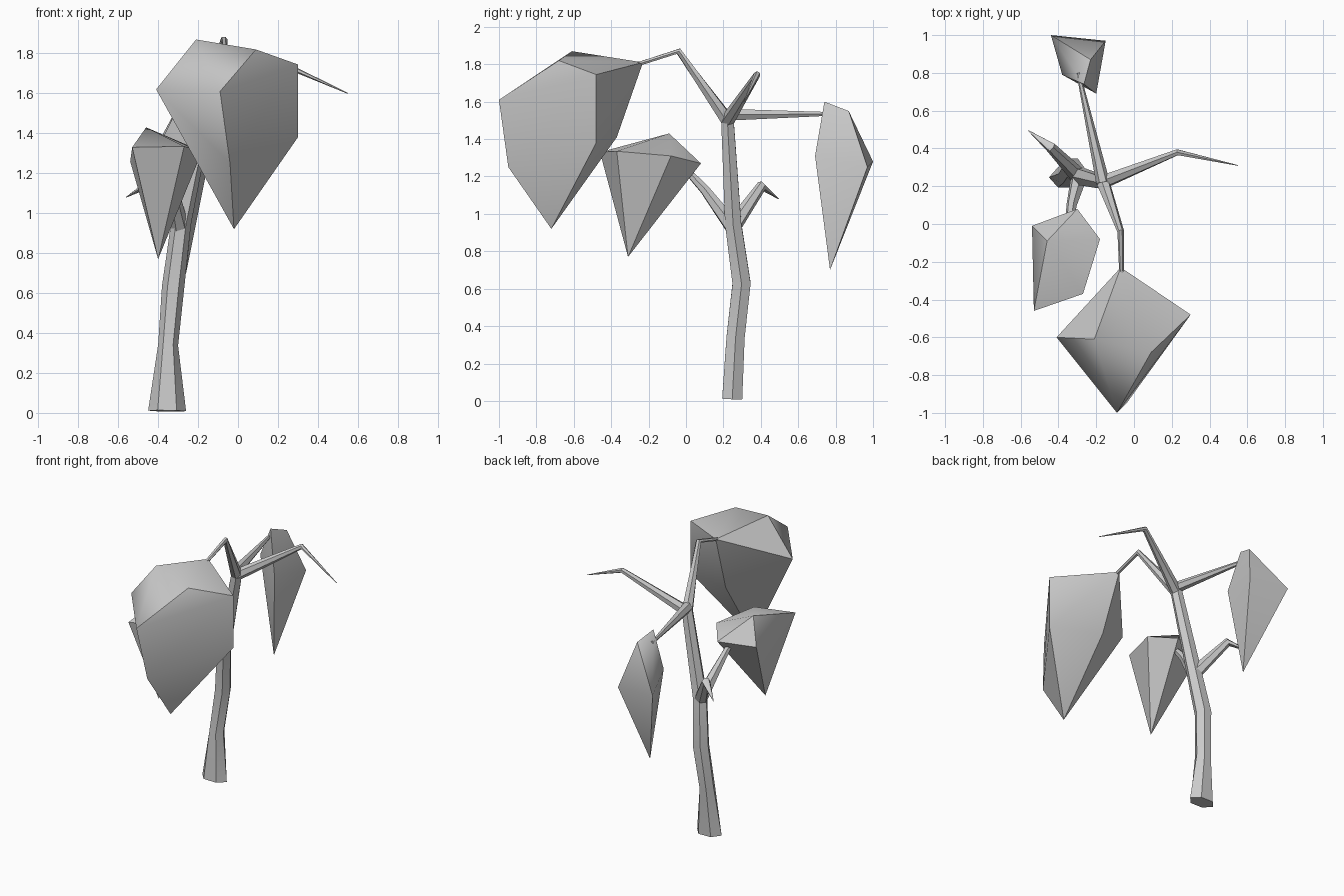
import bpy, bmesh, math
from mathutils import Vector

if "Cube" in bpy.data.objects:
    bpy.data.objects.remove(bpy.data.objects["Cube"])


def finish(name, bm, angle):
    bmesh.ops.recalc_face_normals(bm, faces=bm.faces)
    me = bpy.data.meshes.new(name)
    bm.to_mesh(me)
    bm.free()
    ob = bpy.data.objects.new(name, me)
    bpy.context.collection.objects.link(ob)
    bpy.ops.object.select_all(action='DESELECT')
    ob.select_set(True)
    bpy.context.view_layer.objects.active = ob
    bpy.ops.object.shade_smooth_by_angle(angle=math.radians(angle))
    return ob


def limb(name, path, sides=6, phase=0.0):
    """Tapered tube through (x, y, z, radius_a, radius_b) points."""
    bm = bmesh.new()
    pts = [Vector(p[:3]) for p in path]
    rings = []
    for i, p in enumerate(path):
        d = (pts[min(i + 1, len(pts) - 1)] - pts[max(i - 1, 0)]).normalized()
        ref = Vector((0, 1, 0)) if abs(d.y) < 0.75 else Vector((0, 0, 1))
        a = ref.cross(d).normalized()
        b = d.cross(a)
        rb = p[4] if len(p) > 4 else p[3]
        rings.append([bm.verts.new(pts[i] + a * p[3] * math.cos(t) + b * rb * math.sin(t))
                      for t in (phase + math.tau * k / sides for k in range(sides))])
    for r, s in zip(rings, rings[1:]):
        for k in range(sides):
            j = (k + 1) % sides
            bm.faces.new((r[k], r[j], s[j], s[k]))
    bm.faces.new(rings[0])
    bm.faces.new(rings[-1])
    return finish(name, bm, 50)


def leaf_clump(name, corners):
    """Faceted drooping pod: hull of a few corner points."""
    bm = bmesh.new()
    for c in corners:
        bm.verts.new(c)
    bmesh.ops.convex_hull(bm, input=bm.verts)
    return finish(name, bm, 45)


# Trunk
limb("trunk", [(-.355, .247, .01, .095, .062), (-.35, .265, .34, .05, .056),
               (-.325, .297, .63, .056), (-.285, .252, .95, .05),
               (-.16, .22, 1.53, .038)])

# Upper fork
fork = (-.165, .222, 1.5)
limb("front_branch", [(*fork, .038), (-.07, -.04, 1.87, .018), (-.065, -.29, 1.79, .012)])
limb("side_branch", [(*fork, .038), (.23, .38, 1.745, .018), (.55, .31, 1.60, .002)])
limb("back_branch", [(-.165, .222, 1.53, .036), (-.295, .80, 1.535, .01)])

# Lower fork
low = (-.29, .25, .93)
limb("low_front_branch", [(*low, .045), (-.33, .10, 1.13, .028), (-.35, -.04, 1.28, .016)])
limb("low_back_branch", [(*low, .045), (-.44, .405, 1.15, .028), (-.56, .495, 1.08, .002)])

# Foliage
leaf_clump("front_foliage", [
    (-.02, -.72, .92), (-.04, -.95, 1.25), (-.09, -1.0, 1.61), (.30, -.48, 1.745),
    (.30, -.48, 1.38), (-.07, -.23, 1.81), (-.05, -.37, 1.41), (-.41, -.60, 1.62),
    (-.21, -.61, 1.87), (.09, -.68, 1.82)])
leaf_clump("low_foliage", [
    (-.40, -.31, .77), (-.46, -.09, 1.43), (-.30, .08, 1.27), (-.54, -.01, 1.26),
    (-.18, -.08, 1.31), (-.27, -.37, 1.335), (-.53, -.46, 1.33), (-.33, -.11, 1.11)])
leaf_clump("back_foliage", [
    (-.26, .77, .70), (-.265, .74, 1.60), (-.23, .87, 1.55), (-.38, .79, 1.37),
    (-.20, .69, 1.31), (-.44, 1.0, 1.28), (-.15, .97, 1.25)])
